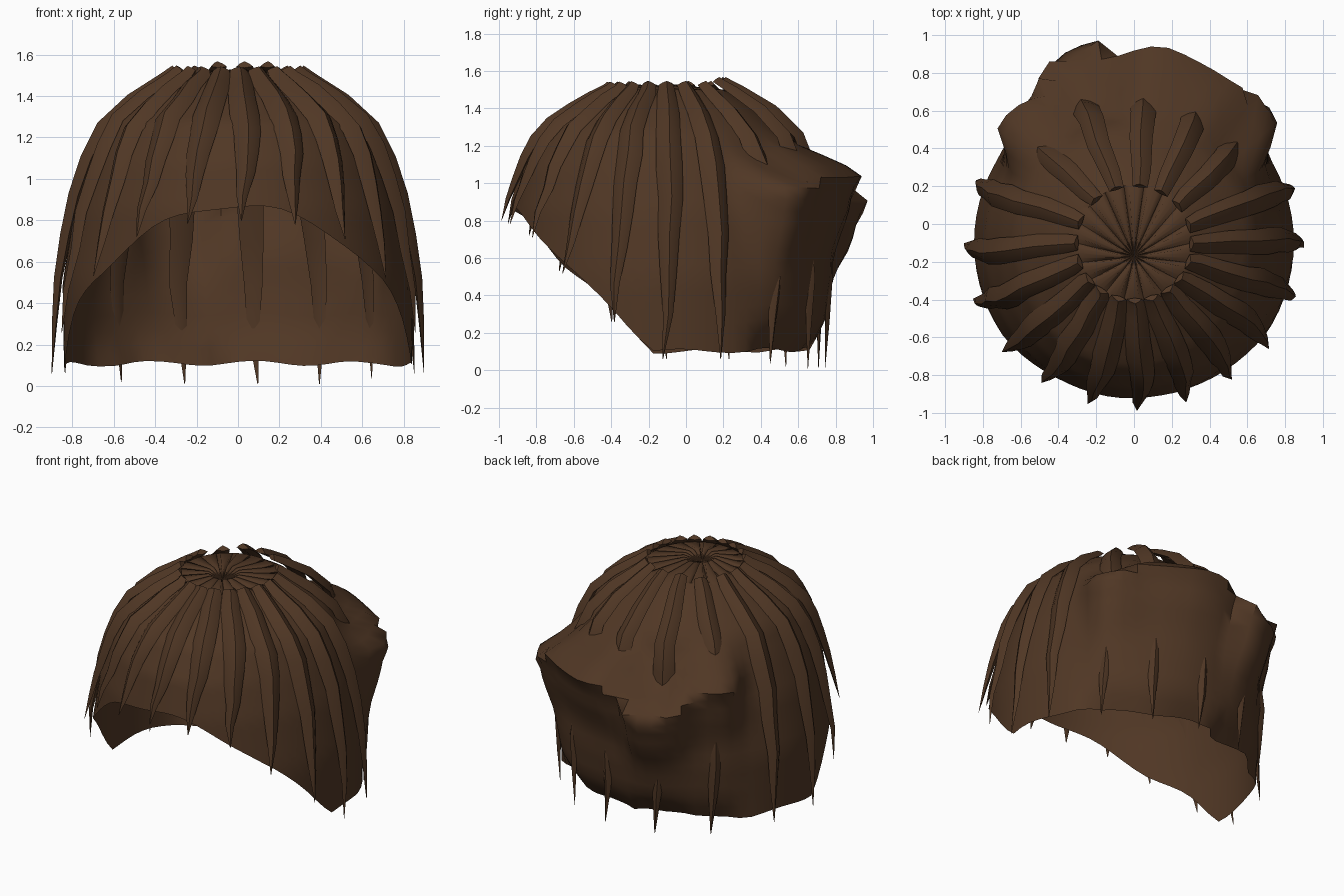
import bpy, bmesh, math, random
from mathutils import Vector

if "Cube" in bpy.data.objects:
    bpy.data.objects.remove(bpy.data.objects["Cube"])

random.seed(4)
CY = -0.10                      # centre line of the crown
TOP = 1.50

brown = bpy.data.materials.new("dark_brown_hair")
brown.diffuse_color = (0.080, 0.038, 0.018, 1)
brown.use_nodes = True
brown.node_tree.nodes["Principled BSDF"].inputs["Base Color"].default_value = brown.diffuse_color

# Head radius by height
HEAD = [(0.0, .86), (.1, .86), (.5, .867), (.85, .81), (1.08, .73),
        (1.27, .64), (1.42, .46), (1.48, .36), (1.51, .31), (1.6, .31)]
# Extra fullness over the forehead by height
FRINGE = [(.3, 0), (.8, .03), (1.08, .06), (1.27, .04), (1.45, 0)]
# Rim height by front-to-back direction
RIM = [(-1, .87), (-.88, .77), (-.66, .57), (-.37, .36), (-.1, .10), (1, .11)]
# Strand tip height by front-to-back direction
TIP = [(-1, .80), (-.85, .74), (-.66, .56), (-.37, .29), (-.05, .06),
       (.5, .06), (.8, .01), (1, .01)]
# Reach of the swept-out back by angle in degrees
BACK = [(26, .83), (30, .85), (42, 1.04), (60, 1.01), (71, 1.03), (81, 1.06),
        (90, 1.04), (96, .985), (101, 1.12), (118, 1.06), (126, .95),
        (138, .97), (146, .90), (152, .83)]
# How strongly the back is swept out, by height
SWELL = [(.08, -.6), (.25, 0), (.4, .1), (.62, .26), (.85, .7), (.95, .8),
         (1.05, 1), (1.2, .15), (1.28, 0)]
# Strand directions in degrees
STRANDS = [271, 288, 305, 322, 341, 359, 18, 40, 62, 84, 108, 132,
           158, 180, 199, 219, 236, 254]


def lerp(table, v):
    if v <= table[0][0]:
        return table[0][1]
    for (a, p), (b, q) in zip(table, table[1:]):
        if v <= b:
            return p + (q - p) * (v - a) / (b - a)
    return table[-1][1]


def polar(phi, r, z):
    return Vector((r * math.cos(phi), CY + r * math.sin(phi), z))


def head_radius(phi, z):
    return lerp(HEAD, z) + lerp(FRINGE, z) * max(0, -math.sin(phi)) ** 2


def bump(v, centre, width):
    d = abs(v - centre) / width
    return .5 + .5 * math.cos(math.pi * d) if d < 1 else 0


def cap_radius(phi, z):
    r = head_radius(phi, z) - .02
    deg = math.degrees(phi) % 360
    if 26 < deg < 152:
        low = .18 * bump(deg, 108, 24) + .10 * bump(deg, 42, 20)
        zz = z + low * min(1, max(0, (z - .3) / .3))
        fade = min(1, (deg - 26) / 12, (152 - deg) / 12)
        r += (lerp(BACK, deg) - r) * lerp(SWELL, zz) * fade
    return r


def finish(name, bm, angle):
    bmesh.ops.recalc_face_normals(bm, faces=bm.faces)
    mesh = bpy.data.meshes.new(name)
    bm.to_mesh(mesh)
    bm.free()
    mesh.materials.append(brown)
    ob = bpy.data.objects.new(name, mesh)
    bpy.context.collection.objects.link(ob)
    bpy.ops.object.select_all(action='DESELECT')
    ob.select_set(True)
    bpy.context.view_layer.objects.active = ob
    bpy.ops.object.shade_smooth_by_angle(angle=math.radians(angle))
    return ob


def hair_cap(cols=72, rows=24):
    bm = bmesh.new()
    rings = []
    for j in range(rows + 1):
        ring = []
        for i in range(cols):
            phi = math.tau * i / cols
            rim = lerp(RIM, math.sin(phi)) + .012 * math.sin(phi * 9 + 1)
            z = TOP + (rim - TOP) * (j / rows) ** 1.4
            ring.append(bm.verts.new(polar(phi, cap_radius(phi, z), z)))
        rings.append(ring)
    for a, b in zip(rings, rings[1:]):
        for i in range(cols):
            k = (i + 1) % cols
            bm.faces.new((a[i], a[k], b[k], b[i]))
    # Creased whorl closing the crown
    whorl = []
    for i in range(cols):
        crease = -.025 if i % 4 == 0 else .012
        whorl.append(bm.verts.new((.1 * math.cos(math.tau * i / cols),
                                   -.15 + .1 * math.sin(math.tau * i / cols),
                                   1.515 + crease)))
    hub = bm.verts.new((0, -.17, 1.48))
    for i in range(cols):
        k = (i + 1) % cols
        bm.faces.new((rings[0][i], rings[0][k], whorl[k], whorl[i]))
        bm.faces.new((whorl[i], whorl[k], hub))
    return finish("hair_cap", bm, 50)


# Ridged strand section: sideways, outward
SECTION = [(-1, 0), (-.5, .42), (.1, .72), (.6, .42), (1, 0), (0, -.2)]
WIDTH = [(0, .040), (.2, .060), (.45, .072), (.65, .060), (.85, .036),
         (1, .002)]


def strand(name, phi, rows=9):
    bm = bmesh.new()
    s = math.sin(phi)
    tip = lerp(TIP, s)
    lift = .045 if s > .85 else 0
    sway = random.uniform(.03, .06)
    path = []
    for j in range(rows + 1):
        t = j / rows
        z = 1.525 + (tip - 1.525) * t ** 1.5
        r = head_radius(phi, z) - .012 + .05 * max(0, t - .75) * 4 * (s < .6)
        r += lift * math.sin(math.pi * min(1, t * 1.8))
        bend = sway * math.sin(math.pi * t) + random.uniform(-.012, .012)
        path.append(polar(phi + bend, r, z + lift * .4 * (1 - t)))
    rings = []
    side = Vector((-math.sin(phi), math.cos(phi), 0))
    for j, p in enumerate(path):
        run = (path[min(j + 1, rows)] - path[max(j - 1, 0)]).normalized()
        out = side.cross(run).normalized()
        if out.dot(Vector((math.cos(phi), s, .8))) < 0:
            out = -out
        w = lerp(WIDTH, j / rows)
        rings.append([bm.verts.new(p + side * a * w + out * b * w)
                      for a, b in SECTION])
    n = len(SECTION)
    for a, b in zip(rings, rings[1:]):
        for i in range(n):
            k = (i + 1) % n
            bm.faces.new((a[i], a[k], b[k], b[i]))
    bm.faces.new(rings[0])
    bm.faces.new(rings[-1])
    return finish(name, bm, 40)


hair_cap()
for i, deg in enumerate(STRANDS):
    strand(f"hair_strand_{i + 1}", math.radians(deg))
